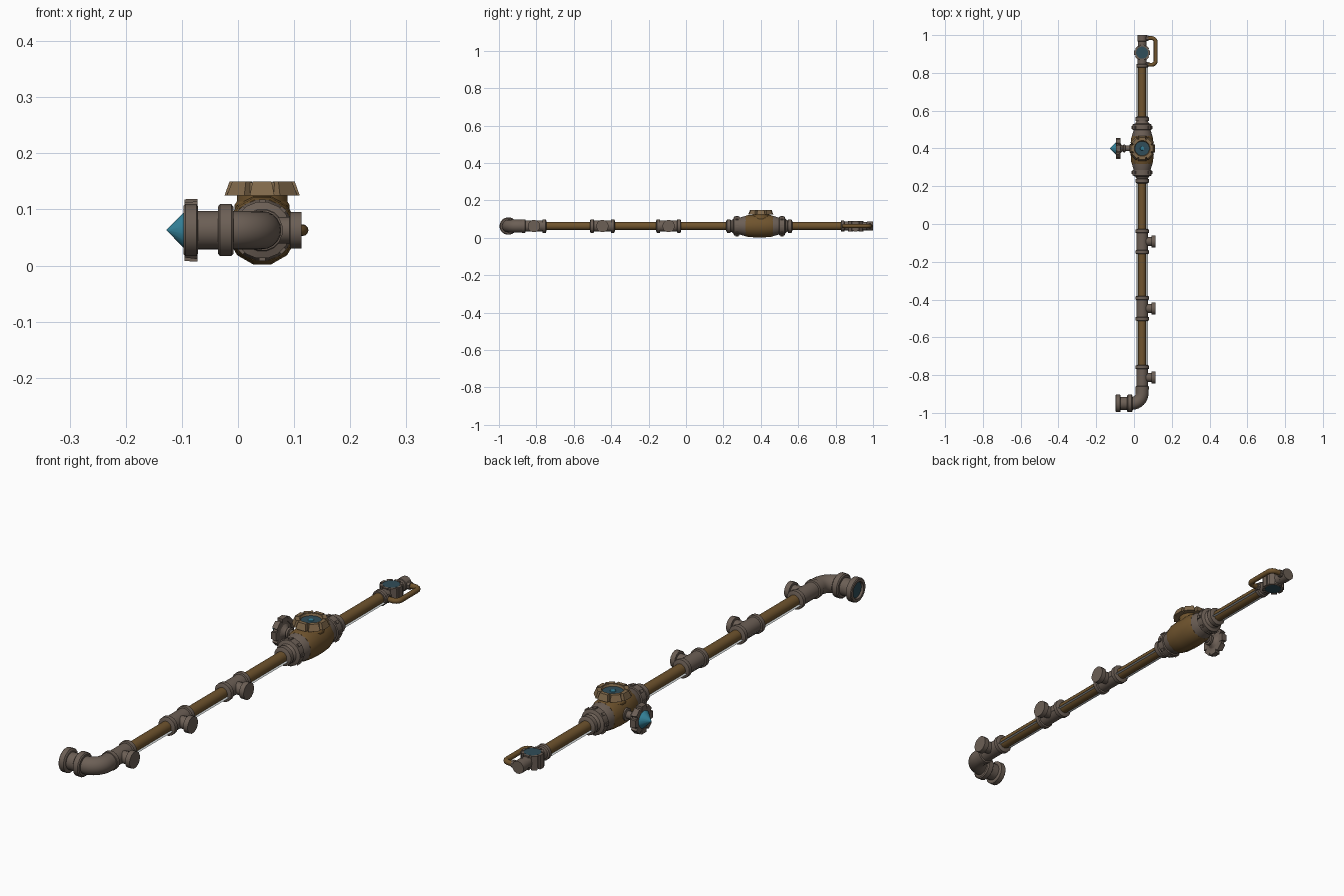
import bpy, bmesh, math
from mathutils import Vector, Matrix

if "Cube" in bpy.data.objects:
    bpy.data.objects.remove(bpy.data.objects["Cube"])

CX, CZ = 0.043, 0.063            # pipe axis
X, Y, UP = Vector((1, 0, 0)), Vector((0, 1, 0)), Vector((0, 0, 1))


def material(name, rgb):
    m = bpy.data.materials.new(name)
    m.diffuse_color = (*rgb, 1)
    m.use_nodes = True
    m.node_tree.nodes["Principled BSDF"].inputs["Base Color"].default_value = m.diffuse_color
    return m


IRON = material("grey brown iron", (0.15, 0.115, 0.092))
BRASS = material("dark brass", (0.16, 0.088, 0.027))
TAN = material("light bronze", (0.22, 0.142, 0.07))
TEAL = material("teal glass", (0.035, 0.23, 0.33))
DARK = material("dark teal dial", (0.03, 0.075, 0.10))
PALE = material("pale backing strip", (0.65, 0.68, 0.68))


def finish(name, bm, mat, smooth=True):
    bmesh.ops.recalc_face_normals(bm, faces=bm.faces)
    me = bpy.data.meshes.new(name)
    bm.to_mesh(me)
    bm.free()
    me.materials.append(mat)
    ob = bpy.data.objects.new(name, me)
    bpy.context.collection.objects.link(ob)
    if smooth:
        bpy.ops.object.select_all(action='DESELECT')
        ob.select_set(True)
        bpy.context.view_layer.objects.active = ob
        bpy.ops.object.shade_smooth_by_angle(angle=math.radians(31))
    return ob


def frame(origin, axis):
    return Matrix.Translation(origin) @ UP.rotation_difference(axis).to_matrix().to_4x4()


def skin(bm, rings):
    n = len(rings[0])
    for a, b in zip(rings, rings[1:]):
        for i in range(n):
            j = (i + 1) % n
            bm.faces.new((a[i], a[j], b[j], b[i]))
    bm.faces.new(rings[0])
    bm.faces.new(rings[-1])


def lathe(name, origin, axis, profile, mat, sides=16, smooth=True):
    """Revolve (distance along axis, radius) points; both ends are capped."""
    bm, m = bmesh.new(), frame(origin, axis)
    rings = []
    for t, r in profile:
        rings.append([bm.verts.new(m @ Vector((r * math.cos(a), r * math.sin(a), t)))
                      for a in (2 * math.pi * (i + 0.5) / sides for i in range(sides))])
    skin(bm, rings)
    return finish(name, bm, mat, smooth)


def tube(name, pts, r, mat, sides=12):
    """Sweep a circle along a path lying in a horizontal plane."""
    bm, pts, rings = bmesh.new(), [Vector(p) for p in pts], []
    for i, p in enumerate(pts):
        d = (pts[min(i + 1, len(pts) - 1)] - pts[max(i - 1, 0)]).normalized()
        side = d.cross(UP)
        rings.append([bm.verts.new(p + r * (math.cos(a) * side + math.sin(a) * UP))
                      for a in (2 * math.pi * k / sides for k in range(sides))])
    skin(bm, rings)
    return finish(name, bm, mat)


def lugs(name, origin, axis, n, r_in, lo, hi, mat):
    """Ring of tapered blocks; lo and hi are (distance, outer radius, width)."""
    bm, m = bmesh.new(), frame(origin, axis)
    for k in range(n):
        rot = m @ Matrix.Rotation(2 * math.pi * k / n, 4, 'Z')
        rings = [[bm.verts.new(rot @ Vector(c)) for c in
                  ((r_in, -w / 2, t), (r, -w / 2, t), (r, w / 2, t), (r_in, w / 2, t))]
                 for t, r, w in (lo, hi)]
        skin(bm, rings)
    return finish(name, bm, mat, False)


def arc(cx, cy, r, a0, a1, n=8):
    return [(cx + r * math.cos(math.radians(a0 + (a1 - a0) * i / n)),
             cy + r * math.sin(math.radians(a0 + (a1 - a0) * i / n)), CZ) for i in range(n + 1)]


AXIS = Vector((CX, 0, CZ))

# main pipe and the pale flat strip showing on both sides of it
lathe("main_pipe", AXIS, Y, [(-0.88, 0.022), (0.98, 0.022)], BRASS)
strip = bpy.data.meshes.new("backing_strip")
strip.from_pydata([(CX + sx * 0.030, y, CZ - 0.011) for sx, y in
                   ((-1, -0.76), (1, -0.76), (1, 0.83), (-1, 0.83))], [], [(0, 1, 2, 3)])
strip.materials.append(PALE)
bpy.context.collection.objects.link(bpy.data.objects.new("backing_strip", strip))

# tees with a capped branch
for y in (-0.813, -0.447, -0.093):
    c = AXIS + Y * y
    lathe("tee_body", c, Y, [(-0.067, 0.027), (-0.063, 0.037), (-0.047, 0.037), (-0.045, 0.031),
                             (0.045, 0.031), (0.047, 0.037), (0.063, 0.037), (0.067, 0.027)], IRON)
    lathe("tee_branch", c, X, [(0, 0.024), (0.049, 0.024), (0.050, 0.033), (0.070, 0.033)], IRON)

# elbow with open flange
tube("elbow_bend", [(CX, -0.86, CZ)] + arc(CX - 0.055, -0.895, 0.055, 0, -90)
     + [(-0.08, -0.95, CZ)], 0.034, IRON, 20)
lathe("elbow_collar", (0, -0.95, CZ), X, [(-0.036, 0.042), (-0.032, 0.047), (-0.012, 0.047),
                                          (-0.008, 0.042)], IRON, 20)
lathe("elbow_flange", (0, -0.95, CZ), -X, [(0.071, 0.042), (0.074, 0.047), (0.094, 0.047),
                                           (0.097, 0.044), (0.097, 0.033), (0.086, 0.031)], IRON, 20)
lathe("elbow_opening", (0, -0.95, CZ), -X, [(0.084, 0.031), (0.088, 0.031)], DARK, 20)

# big valve: reducers mirrored about a barrel
V = AXIS + Y * 0.392
for d in (-1, 1):
    lathe("valve_reducer", V, Y * d,
          [(0.06, 0.056), (0.075, 0.055), (0.105, 0.046), (0.107, 0.051), (0.135, 0.051),
           (0.140, 0.038), (0.152, 0.030), (0.154, 0.037), (0.172, 0.037), (0.177, 0.026)], IRON)
    lugs("reducer_bolts", V, Y * d, 8, 0.03, (0.112, 0.055, 0.012), (0.128, 0.055, 0.012), IRON)
lathe("valve_barrel", V, Y, [(-0.074, 0.056), (-0.062, 0.060), (-0.02, 0.063), (0.02, 0.063),
                             (0.062, 0.060), (0.074, 0.056)], BRASS, 12)

# large dial on top of the valve
G = Vector((CX, 0.4, 0))
lathe("dial_neck", G, UP, [(CZ, 0.050), (0.108, 0.050), (0.114, 0.046), (0.126, 0.046)], BRASS)
lathe("dial_bezel", G, UP, [(0.125, 0.058), (0.148, 0.052), (0.148, 0.042), (0.138, 0.038)], TAN, 16)
lugs("dial_lugs", G, UP, 8, 0.043, (0.125, 0.067, 0.044), (0.15, 0.058, 0.034), TAN)
lathe("dial_face", G, UP, [(0.134, 0.039), (0.140, 0.039)], DARK)
lathe("dial_hub", G, UP, [(0.139, 0.012), (0.142, 0.010)], TEAL, 8)

# side valve wheel with pointed glass
S = Vector((0, 0.4, CZ))
lathe("wheel_stem", S, -X, [(-0.02, 0.024), (0.022, 0.024), (0.024, 0.015), (0.045, 0.015),
                            (0.047, 0.022), (0.056, 0.022), (0.058, 0.015), (0.066, 0.020),
                            (0.076, 0.034)], IRON)
lathe("wheel_rim", S, -X, [(0.073, 0.046), (0.075, 0.050), (0.091, 0.050), (0.094, 0.046),
                           (0.094, 0.034), (0.088, 0.033)], IRON)
lugs("wheel_lugs", S, -X, 8, 0.037, (0.072, 0.056, 0.034), (0.095, 0.055, 0.028), IRON)
lathe("wheel_glass", S, -X, [(0.088, 0.036), (0.095, 0.034), (0.127, 0.0008)], TEAL)

# small two-sided dial near the far end
E = Vector((CX, 0.907, CZ))
lathe("end_collar", AXIS, Y, [(0.828, 0.027), (0.831, 0.031), (0.845, 0.031), (0.848, 0.025),
                              (0.966, 0.023), (0.968, 0.025), (1.0, 0.025)], IRON)
lathe("end_dial_body", E, UP, [(-0.026, 0.036), (-0.024, 0.039), (0.024, 0.039), (0.026, 0.036)], IRON)
lugs("end_dial_lugs", E, UP, 8, 0.032, (-0.028, 0.042, 0.022), (0.028, 0.042, 0.022), IRON)
for d in (-1, 1):
    lathe("end_dial_face", E, UP * d, [(0.02, 0.032), (0.0275, 0.032)], DARK)

# bypass loop beside the small dial
tube("bypass_loop", [(CX, 0.983, CZ)] + arc(0.094, 0.963, 0.021, 90, 0, 5)
     + arc(0.094, 0.864, 0.021, 0, -90, 5) + [(CX, 0.844, CZ)], 0.0105, BRASS)
for y in (0.844, 0.983):
    lathe("bypass_nut", (CX, y, CZ), X, [(0.015, 0.015), (0.034, 0.015)], IRON, 8, False)
